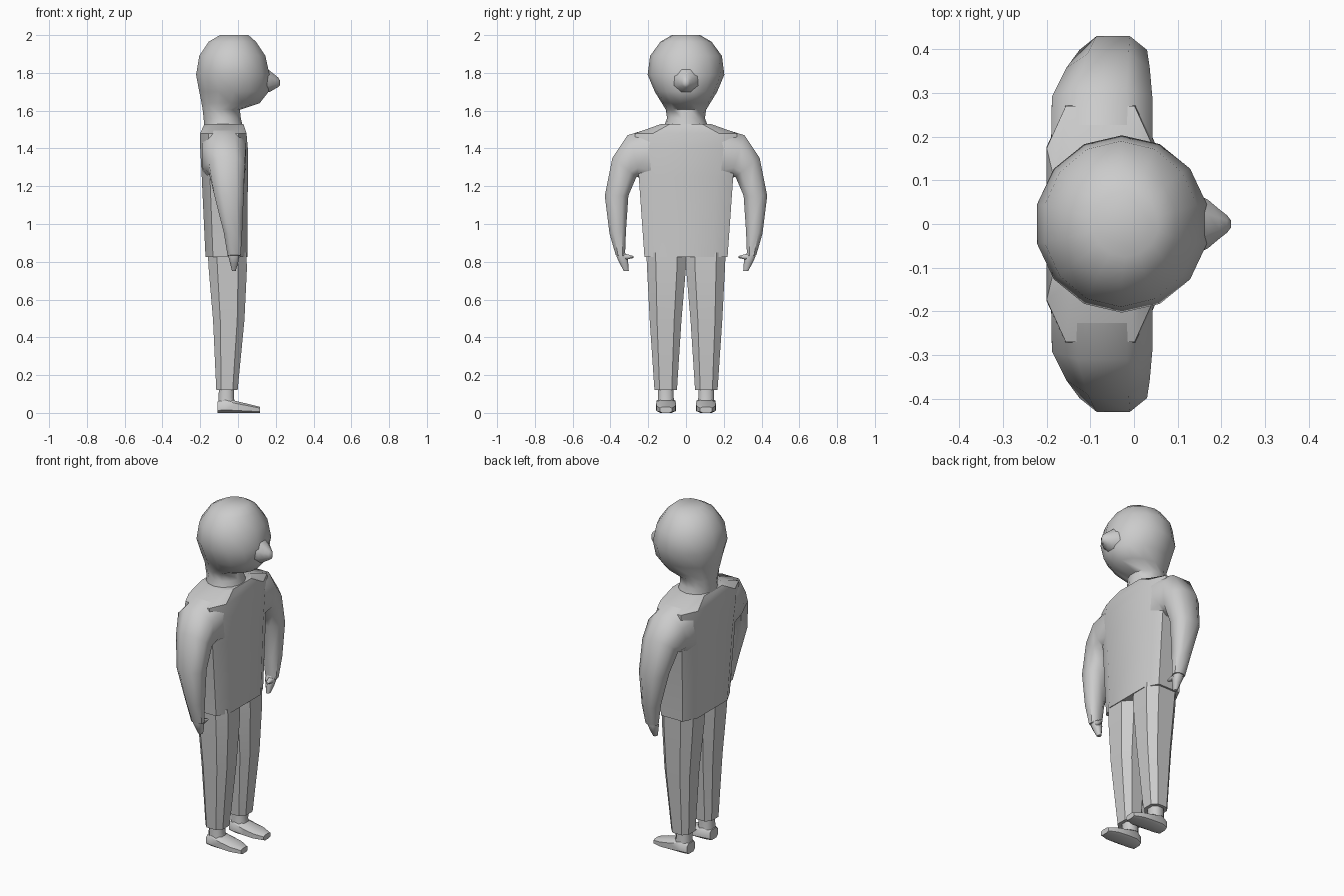
import bpy, bmesh, math
from mathutils import Vector

if "Cube" in bpy.data.objects:
    bpy.data.objects.remove(bpy.data.objects["Cube"])


def loft(name, rings, n=8, e=1.0, angle=40):
    """Skin (centre, u, v) rings; e below 1 makes the section squarer."""
    def power(t):
        return math.copysign(abs(t) ** e, t) if abs(t) > 1e-6 else 0
    prof = []
    for k in range(n):
        a = math.pi * (2 * k + 1) / n
        prof.append((power(math.cos(a)), power(math.sin(a))))
    mu = max(p[0] for p in prof)
    mv = max(p[1] for p in prof)
    bm = bmesh.new()
    loops = [[bm.verts.new(Vector(c) + Vector(u) * (p / mu) + Vector(v) * (q / mv))
              for p, q in prof] for c, u, v in rings]
    for a, b in zip(loops, loops[1:]):
        for i in range(n):
            j = (i + 1) % n
            bm.faces.new((a[i], a[j], b[j], b[i]))
    bm.faces.new(loops[0])
    bm.faces.new(loops[-1])
    bmesh.ops.recalc_face_normals(bm, faces=bm.faces)
    me = bpy.data.meshes.new(name)
    bm.to_mesh(me)
    bm.free()
    ob = bpy.data.objects.new(name, me)
    bpy.context.collection.objects.link(ob)
    bpy.ops.object.select_all(action='DESELECT')
    bpy.context.view_layer.objects.active = ob
    ob.select_set(True)
    bpy.ops.object.shade_smooth_by_angle(angle=math.radians(angle))
    return ob


def level(z, x0, x1, y0, y1):
    """Horizontal ring from its extents."""
    return (((x0 + x1) / 2, (y0 + y1) / 2, z), ((x1 - x0) / 2, 0, 0), (0, (y1 - y0) / 2, 0))


def upright(x, y0, y1, z0, z1):
    """Ring facing along x."""
    return ((x, (y0 + y1) / 2, (z0 + z1) / 2), (0, (y1 - y0) / 2, 0), (0, 0, (z1 - z0) / 2))


def limb(s, outer, inner, x0, x1):
    """Arm ring spanning outer to inner (y, z) points."""
    o, i = Vector((0, s * outer[0], outer[1])), Vector((0, s * inner[0], inner[1]))
    c = (o + i) / 2
    c.x = (x0 + x1) / 2
    return c, (o - i) / 2, ((x1 - x0) / 2, 0, 0)


# Head and neck
loft("head", [level(z, a, b, -w, w) for z, a, b, w in [
    (2.0, -.095, .055, .075), (1.965, -.155, .095, .135), (1.89, -.205, .145, .19),
    (1.79, -.222, .167, .203), (1.70, -.205, .162, .165), (1.64, -.193, .115, .128),
    (1.605, -.187, .01, .107), (1.56, -.182, .015, .1), (1.51, -.178, .027, .12)]], 14, 1, 60)

# Nose
loft("nose", [upright(*r) for r in [
    (.13, -.075, .075, 1.69, 1.84), (.17, -.055, .055, 1.70, 1.81),
    (.195, -.034, .034, 1.715, 1.79), (.213, -.02, .02, 1.725, 1.775),
    (.222, -.008, .008, 1.735, 1.76)]], 8, 1, 60)

# Torso
loft("torso", [level(z, a, b, -w, w) for z, a, b, w in [
    (.825, -.172, .05, .22), (1.25, -.192, .052, .25), (1.40, -.2, .052, .275),
    (1.48, -.2, .045, .27), (1.53, -.178, .028, .13)]], 8, .5, 35)

for s, side in ((-1, "right"), (1, "left")):
    # Sleeve and arm
    loft(side + "_arm", [limb(s, *r) for r in [
        ((.13, 1.525), (.19, 1.20), -.19, .042), ((.31, 1.47), (.235, 1.24), -.188, .042),
        ((.39, 1.35), (.262, 1.25), -.155, .036), ((.43, 1.15), (.305, 1.15), -.125, .03),
        ((.405, .95), (.318, .96), -.075, .022), ((.372, .835), (.323, .83), -.055, .014)]],
        8, .8, 50)
    # Hand with thumb
    loft(side + "_hand", [limb(s, *r) for r in [
        ((.368, .86), (.328, .86), -.048, .008), ((.367, .825), (.31, .825), -.05, .006),
        ((.35, .79), (.306, .795), -.042, .0), ((.33, .752), (.303, .752), -.032, -.012)]],
        8, .8, 60)
    loft(side + "_thumb", [limb(s, *r) for r in [
        ((.335, .845), (.335, .805), -.035, .008), ((.305, .838), (.305, .814), -.025, .006),
        ((.278, .83), (.278, .82), -.015, .002)]], 6, 1, 60)
    # Trouser leg
    loft(side + "_leg", [level(z, a, b, s * i, s * o) for z, a, b, i, o in [
        (.12, -.115, -.002, .048, .167), (.49, -.132, .034, .024, .192),
        (.76, -.155, .047, .001, .206), (.85, -.16, .045, .0, .21)]], 8, .7, 40)
    # Ankle and shoe
    loft(side + "_ankle", [level(z, a, b, s * i, s * o) for z, a, b, i, o in [
        (.03, -.106, -.01, .06, .152), (.08, -.103, -.022, .065, .148),
        (.16, -.1, -.02, .065, .148)]], 8, .8, 50)
    loft(side + "_shoe", [upright(x, s * i, s * o, b, t) for x, i, o, b, t in [
        (-.108, .07, .145, 0, .06), (-.07, .056, .156, 0, .08), (0, .053, .158, 0, .06),
        (.06, .055, .156, 0, .046), (.116, .075, .138, 0, .032)]], 8, .6, 50)
